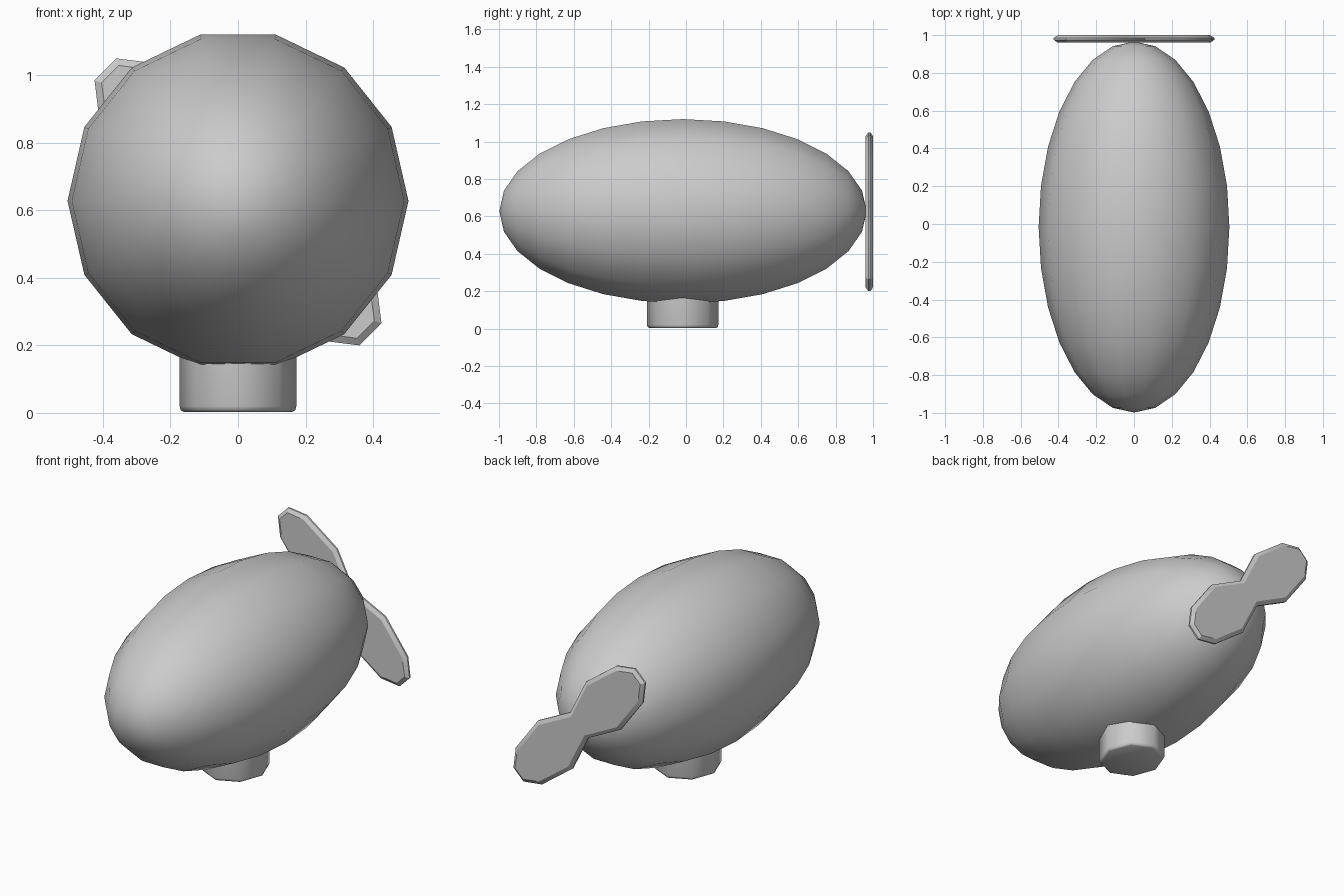
import bpy, bmesh, math
from mathutils import Vector

if "Cube" in bpy.data.objects:
    bpy.data.objects.remove(bpy.data.objects["Cube"])


def finish(bm, name, angle):
    bmesh.ops.remove_doubles(bm, verts=bm.verts[:], dist=1e-5)
    bmesh.ops.recalc_face_normals(bm, faces=bm.faces[:])
    mesh = bpy.data.meshes.new(name)
    bm.to_mesh(mesh)
    bm.free()
    obj = bpy.data.objects.new(name, mesh)
    bpy.context.collection.objects.link(obj)
    bpy.ops.object.select_all(action='DESELECT')
    obj.select_set(True)
    bpy.context.view_layer.objects.active = obj
    bpy.ops.object.shade_smooth_by_angle(angle=math.radians(angle))
    return obj


def lathe(name, profile, sides, place, angle):
    """Stack rings of (radius, height), placed by place(cos*r, sin*r, height); end rings are capped."""
    bm = bmesh.new()
    rings = []
    for r, h in profile:
        if r < 1e-6:
            rings.append([bm.verts.new(place(0, 0, h))] * sides)
        else:
            rings.append([bm.verts.new(place(r * math.cos(a), r * math.sin(a), h))
                          for a in (2 * math.pi * i / sides for i in range(sides))])
    for lo, hi in zip(rings, rings[1:]):
        for i in range(sides):
            j = (i + 1) % sides
            bm.faces.new(list(dict.fromkeys((lo[i], lo[j], hi[j], hi[i]))))
    for ring in (rings[0], rings[-1]):
        if len(set(ring)) > 2:
            bm.faces.new(ring)
    return finish(bm, name, angle)


# Long egg-shaped hull, poles along y
N = 14
hull = [(math.sin(math.pi * k / N), -math.cos(math.pi * k / N)) for k in range(N + 1)]
lathe("hull", hull, N,
      lambda a, b, h: (0.505 * a, -0.016 + 0.982 * h, 0.628 + 0.505 * b), 60)

# Eight-sided cabin underneath, with a small rounded lower edge
cabin = [(0.93, 0.003), (0.98, 0.008), (1.0, 0.02), (1.0, 0.24)]
lathe("cabin", cabin, 8,
      lambda a, b, h: (0.173 * a, -0.018 + 0.191 * b, h), 60)

# Two-bladed propeller at the back: half outline as (along, across), repeated by half turn
half = [(0, -0.083), (0.22, -0.157), (0.46, -0.12), (0.555, -0.046),
        (0.555, 0.046), (0.46, 0.12), (0.22, 0.157)]
outline = half + [(-u, -v) for u, v in half]
s = math.sqrt(0.5)
bm = bmesh.new()
caps = [[bm.verts.new(((v - u) * s, y, 0.625 + (u + v) * s)) for u, v in outline]
        for y in (0.975, 0.985)]
count = len(outline)
for i in range(count):
    j = (i + 1) % count
    bm.faces.new((caps[0][i], caps[0][j], caps[1][j], caps[1][i]))
faces = [bm.faces.new(c) for c in caps]
bmesh.ops.recalc_face_normals(bm, faces=bm.faces[:])
# Chamfer both sides of the blades
bmesh.ops.inset_individual(bm, faces=faces, thickness=0.022, depth=0.015)
finish(bm, "propeller", 30)
